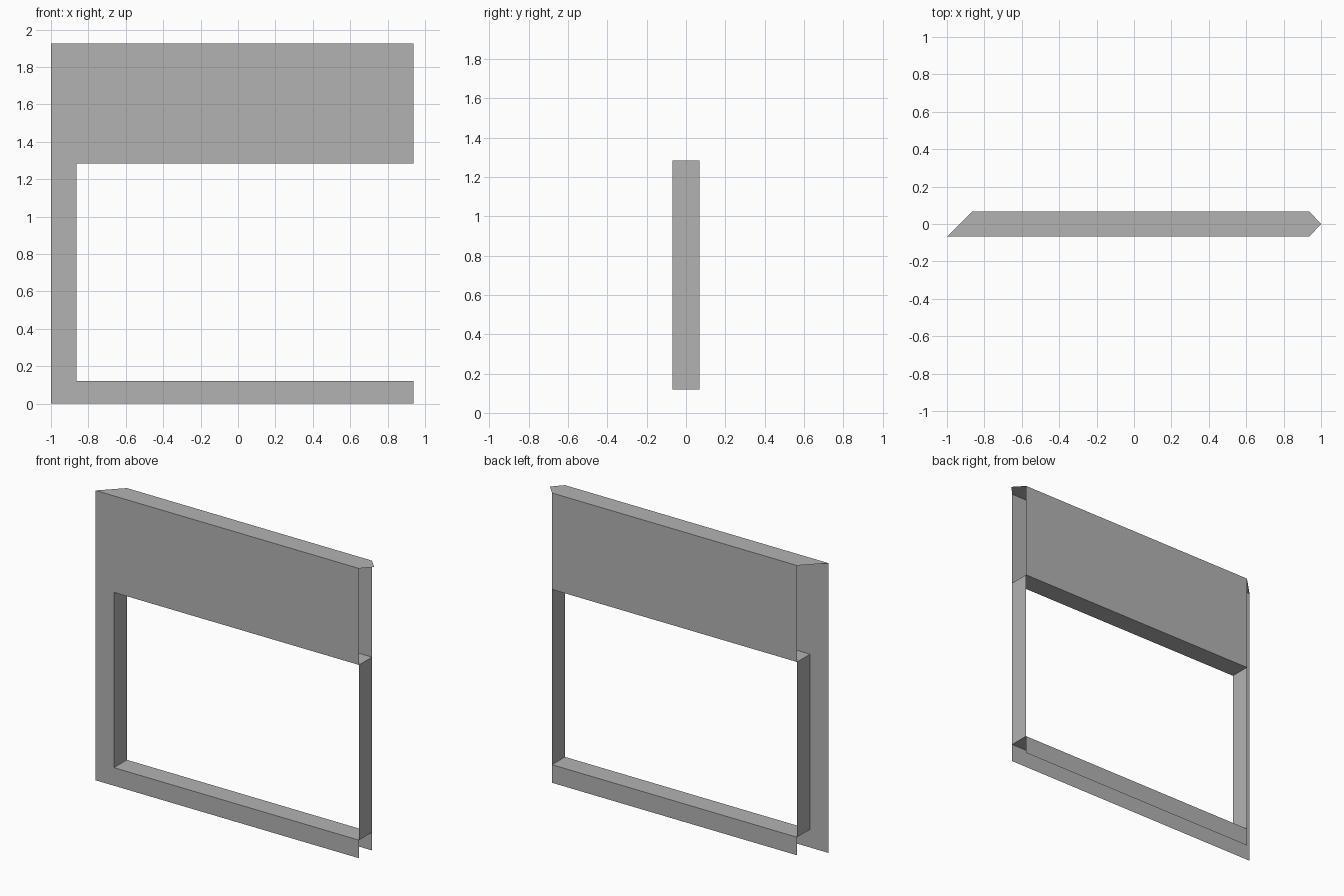
import bpy
import bmesh
from mathutils import Vector

cube = bpy.data.objects.get("Cube")
if cube:
    bpy.data.objects.remove(cube, do_unlink=True)

# Key dimensions
HALF = 0.068                      # half the wall thickness
OUTER, INNER = -1.0, -0.864       # mitred end, front and back
END, TIP = 0.937, 1.0             # pointed end
SILL, HEAD, TOP = 0.12, 1.284, 1.925

grey = bpy.data.materials.new("plain_grey")
grey.use_nodes = True
colour = (0.45, 0.45, 0.45, 1)
grey.diffuse_color = colour
grey.node_tree.nodes["Principled BSDF"].inputs["Base Color"].default_value = colour


def sheet(name, outlines, facing):
    """Thin open surface made of flat outlines, turned to the given direction."""
    bm = bmesh.new()
    for outline in outlines:
        face = bm.faces.new([bm.verts.new(p) for p in outline])
        face.normal_update()
        if face.normal.dot(Vector(facing)) < 0:
            face.normal_flip()
    mesh = bpy.data.meshes.new(name)
    bm.to_mesh(mesh)
    bm.free()
    mesh.materials.append(grey)
    obj = bpy.data.objects.new(name, mesh)
    bpy.context.collection.objects.link(obj)


def upright(y, points):
    return [(x, y, z) for x, z in points]


def level(z, points):
    return [(x, y, z) for x, y in points]


def band(y, low, high):
    return upright(y, [(INNER, low), (END, low), (END, high), (INNER, high)])


# Front skin: one C-shaped face around the opening
sheet("front_wall", [upright(-HALF, [
    (OUTER, 0), (END, 0), (END, SILL), (INNER, SILL),
    (INNER, HEAD), (END, HEAD), (END, TOP), (OUTER, TOP)])], (0, -1, 0))

# Back skin: bands above and below the opening
sheet("back_wall_upper", [band(HALF, HEAD, TOP)], (0, 1, 0))
sheet("back_wall_lower", [band(HALF, 0, SILL)], (0, 1, 0))

# Top cap with mitred and pointed ends; the wall ends and underside stay open
sheet("top_cap", [level(TOP, [
    (OUTER, -HALF), (END, -HALF), (TIP, 0), (END, HALF), (INNER, HALF)])], (0, 0, 1))

# Reveal lining the opening
lining = [(INNER, -HALF), (END, -HALF), (END, HALF), (INNER, HALF)]
for name, z, up in (("window_sill", SILL, 1), ("window_head", HEAD, -1)):
    sheet(name, [level(z, lining)], (0, 0, up))
for name, x, side in (("right_jamb", INNER, 1), ("left_jamb", END, -1)):
    sheet(name, [[(x, -HALF, SILL), (x, HALF, SILL),
                  (x, HALF, HEAD), (x, -HALF, HEAD)]], (side, 0, 0))
